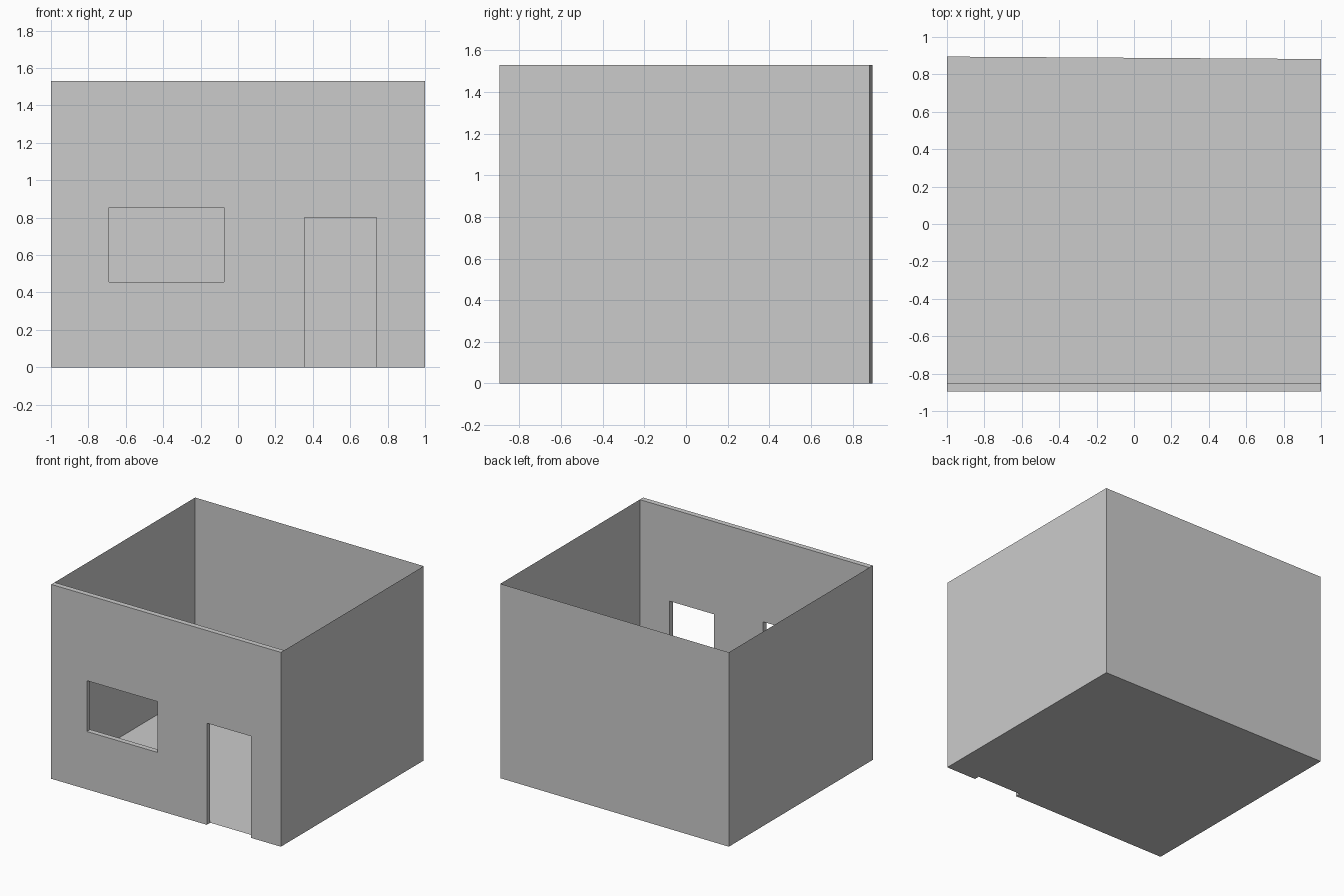
import bpy

if "Cube" in bpy.data.objects:
    bpy.data.objects.remove(bpy.data.objects["Cube"])

H = 1.53                      # wall height
FRONT, INNER = -0.895, -0.853  # outer and inner face of the thick front wall
BACK_L, BACK_R = 0.895, 0.882  # back wall runs slightly askew


def make_mesh(name, verts, faces):
    mesh = bpy.data.meshes.new(name)
    mesh.from_pydata(verts, [], faces)
    obj = bpy.data.objects.new(name, mesh)
    bpy.context.collection.objects.link(obj)
    return obj


def box(name, x0, x1, y0, y1, z0, z1):
    verts = [(x, y, z) for z in (z0, z1)
             for x, y in ((x0, y0), (x1, y0), (x1, y1), (x0, y1))]
    sides = [(i, (i + 1) % 4, (i + 1) % 4 + 4, i + 4) for i in range(4)]
    return make_mesh(name, verts, [(3, 2, 1, 0), (4, 5, 6, 7)] + sides)


def thin_wall(name, a, b):
    return make_mesh(name, [(*a, 0), (*b, 0), (*b, H), (*a, H)], [(0, 1, 2, 3)])


# Thick front wall with window and door openings
front = box("front_wall", -1, 1, FRONT, INNER, 0, H)
for name, x0, x1, z0, z1 in (("window_cutter", -0.69, -0.075, 0.455, 0.855),
                             ("door_cutter", 0.355, 0.74, -0.2, 0.80)):
    cutter = box(name, x0, x1, FRONT - 0.1, INNER + 0.1, z0, z1)
    cutter.hide_render = True
    cutter.hide_set(True)
    cutter.display_type = 'WIRE'
    mod = front.modifiers.new(name, 'BOOLEAN')
    mod.operation = 'DIFFERENCE'
    mod.solver = 'EXACT'
    mod.object = cutter

# Paper-thin side and back walls
thin_wall("right_wall", (1, INNER), (1, BACK_R))
thin_wall("back_wall", (1, BACK_R), (-1, BACK_L))
thin_wall("left_wall", (-1, BACK_L), (-1, INNER))

# Floor behind the front wall
make_mesh("floor", [(-1, INNER, 0), (1, INNER, 0), (1, BACK_R, 0), (-1, BACK_L, 0)],
          [(0, 1, 2, 3)])
